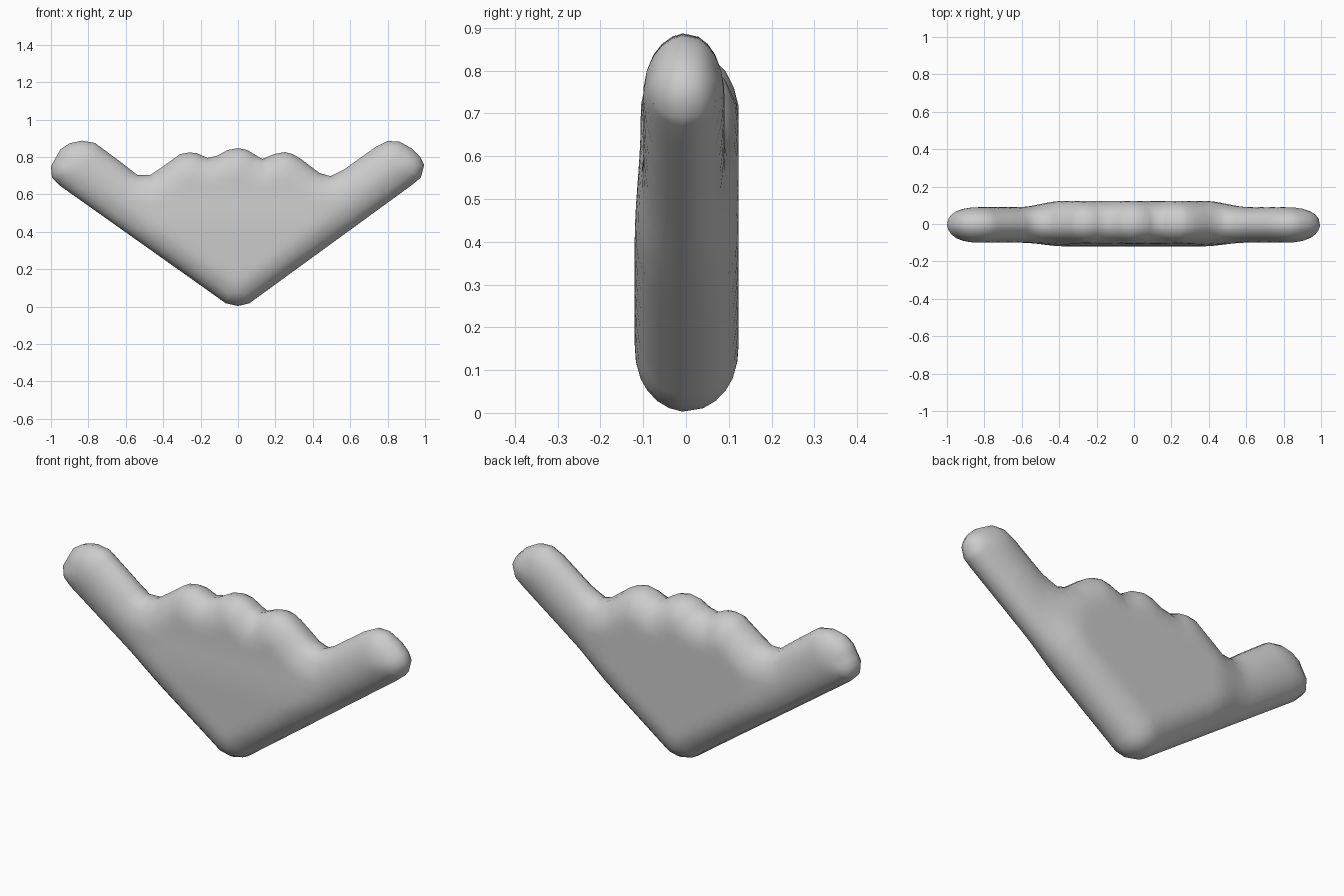
import bpy, math
from mathutils import Vector
from mathutils.geometry import delaunay_2d_cdt

if "Cube" in bpy.data.objects:
    bpy.data.objects.remove(bpy.data.objects["Cube"])

# Silhouette in x/z, counter-clockwise from the bottom point
OUTLINE = [(0, .003), (.06, .017), (.126, .065), (.93, .65), (.978, .69), (.995, .757),
           (.975, .80), (.93, .845), (.863, .882), (.80, .885), (.735, .853), (.57, .735),
           (.495, .697), (.436, .714), (.33, .794), (.29, .816), (.25, .826), (.195, .816),
           (.13, .789), (.05, .837), (0, .847), (-.056, .837), (-.11, .807), (-.163, .795),
           (-.22, .82), (-.26, .824), (-.31, .815), (-.40, .75), (-.47, .703), (-.537, .703),
           (-.63, .775), (-.765, .875), (-.835, .887), (-.90, .873), (-.95, .84), (-1, .75),
           (-.995, .69), (-.95, .645), (-.126, .061), (-.067, .018)]
ROUND = 0.14   # width of the rounded rim


def resample(points, step):
    out = []
    for a, b in zip(points, points[1:] + points[:1]):
        a, b = Vector(a), Vector(b)
        n = max(1, round((b - a).length / step))
        out += [a.lerp(b, i / n) for i in range(n)]
    return out


poly = [Vector(p) for p in OUTLINE]
segs = list(zip(poly, poly[1:] + poly[:1]))


def depth(p):
    """Signed distance inside the silhouette."""
    best, inside = 9, False
    for a, b in segs:
        d = b - a
        t = max(0, min(1, (p - a).dot(d) / d.length_squared))
        best = min(best, (p - a - d * t).length)
        if (a.y > p.y) != (b.y > p.y) and p.x < a.x + (p.y - a.y) * d.x / d.y:
            inside = not inside
    return best if inside else -best


def smooth(lo, hi, v):
    t = max(0, min(1, (v - lo) / (hi - lo)))
    return t * t * (3 - 2 * t)


def thickness(p, d, back):
    """Half thickness: full in the body, thinner in the arms."""
    arm = smooth(.38, .62, abs(p.x))
    if back:
        full = .123 - .033 * arm
    else:
        full = .12 - .014 * smooth(.4, .68, p.y) * (1 - arm) - .02 * arm
    u = max(0, 1 - max(d, 0) / ROUND)
    return full * math.sqrt(max(0, 1 - u * u))


# Rim loop, close inner rings, then an even interior grid
rim = resample(OUTLINE, .04)
n = len(rim)
pts = list(rim)
for off in (.008, .025, .05):
    for i in range(n):
        t = (rim[(i + 1) % n] - rim[i - 1]).normalized()
        q = rim[i] + Vector((-t.y, t.x)) * off
        if depth(q) > off * .8:
            pts.append(q)
step = .04
for j in range(24):
    for i in range(-27, 28):
        q = Vector(((i + .5 * (j % 2)) * step, j * step))
        if depth(q) > .07:
            pts.append(q)
flat, _, tris, *_ = delaunay_2d_cdt(pts, [(i, (i + 1) % n) for i in range(n)], [], 1, 1e-5)

# Inflate front and back sheets, sharing the rim
verts, ids = [], {}
for back in (False, True):
    for i, p in enumerate(flat):
        d = depth(p)
        if d < .003:
            if not back:
                ids[i, False] = ids[i, True] = len(verts)
                verts.append((p.x, -.008, p.y))
            continue
        ids[i, back] = len(verts)
        h = thickness(p, d, back)
        verts.append((p.x, h if back else -h, p.y))
faces = []
for t in tris:
    faces.append([ids[i, False] for i in t])
    faces.append([ids[i, True] for i in reversed(t)])

mesh = bpy.data.meshes.new("winged_body")
mesh.from_pydata(verts, [], faces)
mesh.validate()
body = bpy.data.objects.new("winged_body", mesh)
bpy.context.collection.objects.link(body)
for f in mesh.polygons:
    f.use_smooth = True
